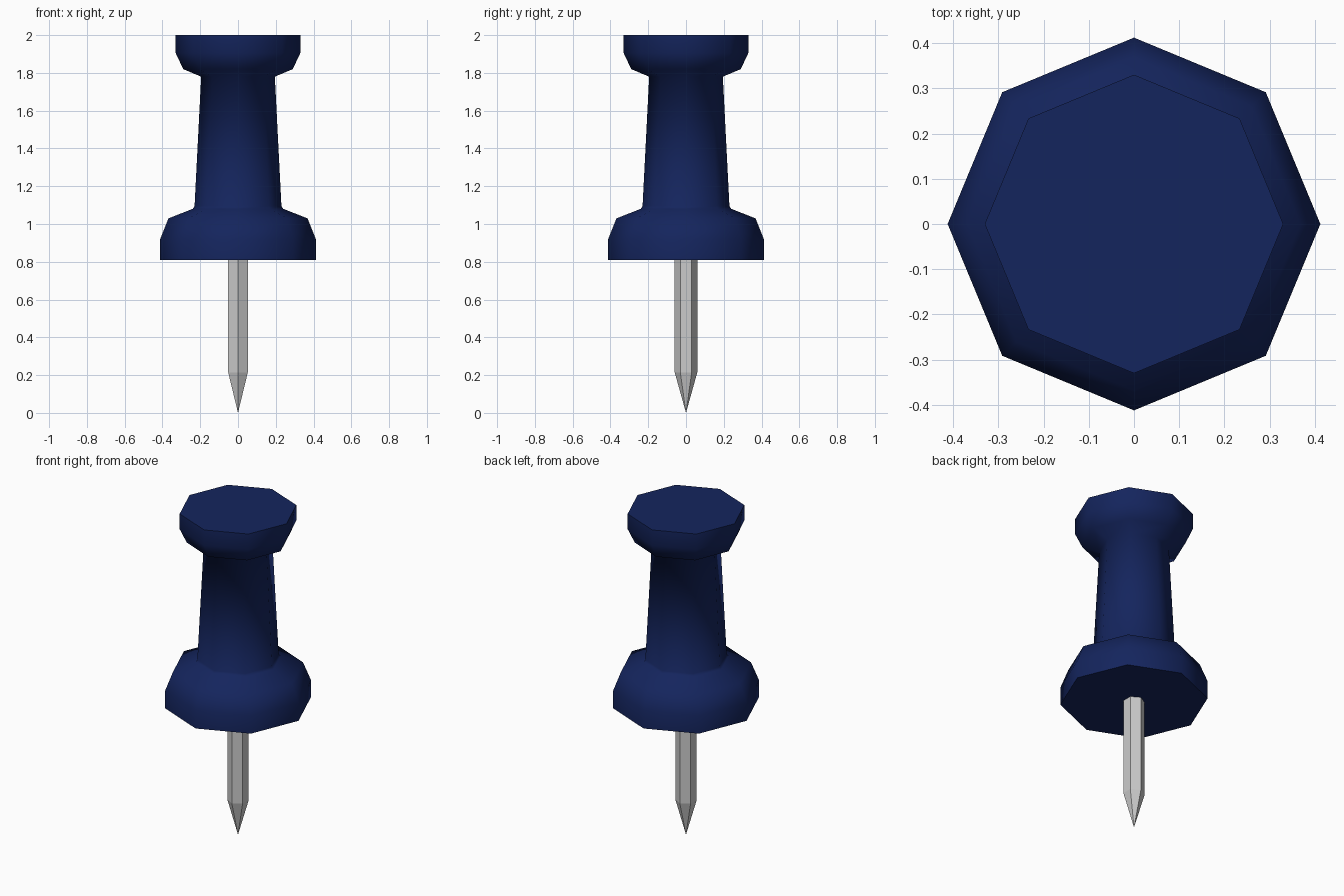
import bpy, bmesh, math

if "Cube" in bpy.data.objects:
    bpy.data.objects.remove(bpy.data.objects["Cube"])


def lathe(name, profile, sides, start):
    """Revolve (radius, z) points, listed bottom to top; radius 0 makes a tip."""
    bm = bmesh.new()
    rings = []
    for r, z in profile:
        if r == 0:
            rings.append([bm.verts.new((0, 0, z))] * sides)
            continue
        angles = [start + math.tau * i / sides for i in range(sides)]
        rings.append([bm.verts.new((r * math.cos(a), r * math.sin(a), z)) for a in angles])
    for low, high in zip(rings, rings[1:]):
        for i in range(sides):
            j = (i + 1) % sides
            corners = [low[i], low[j], high[j], high[i]]
            bm.faces.new(list(dict.fromkeys(corners)))
    # flat end caps
    if profile[0][0] > 0:
        bm.faces.new(rings[0][::-1])
    if profile[-1][0] > 0:
        bm.faces.new(rings[-1])
    bmesh.ops.recalc_face_normals(bm, faces=bm.faces)
    mesh = bpy.data.meshes.new(name)
    bm.to_mesh(mesh)
    bm.free()
    obj = bpy.data.objects.new(name, mesh)
    bpy.context.collection.objects.link(obj)
    return obj


# Octagonal plastic handle: wide collar, tapered grip and cap
handle = lathe("handle", [
    (0.412, 0.81), (0.412, 0.92), (0.368, 1.03), (0.24, 1.08), (0.23, 1.095),
    (0.195, 1.78), (0.29, 1.82), (0.33, 1.905), (0.33, 2.0)], 8, 0)
blue = bpy.data.materials.new("blue_plastic")
blue.diffuse_color = (0.007, 0.018, 0.11, 1)
blue.use_nodes = True
blue.node_tree.nodes["Principled BSDF"].inputs["Base Color"].default_value = blue.diffuse_color
handle.data.materials.append(blue)

# Smooth sides with crisp end rims
bpy.context.view_layer.objects.active = handle
handle.select_set(True)
bpy.ops.object.shade_smooth_by_angle(angle=math.radians(75))
handle.select_set(False)

# Six-sided metal pin with a sharp point
lathe("pin", [(0, 0), (0.06, 0.215), (0.06, 0.82)], 6, math.pi / 2)
